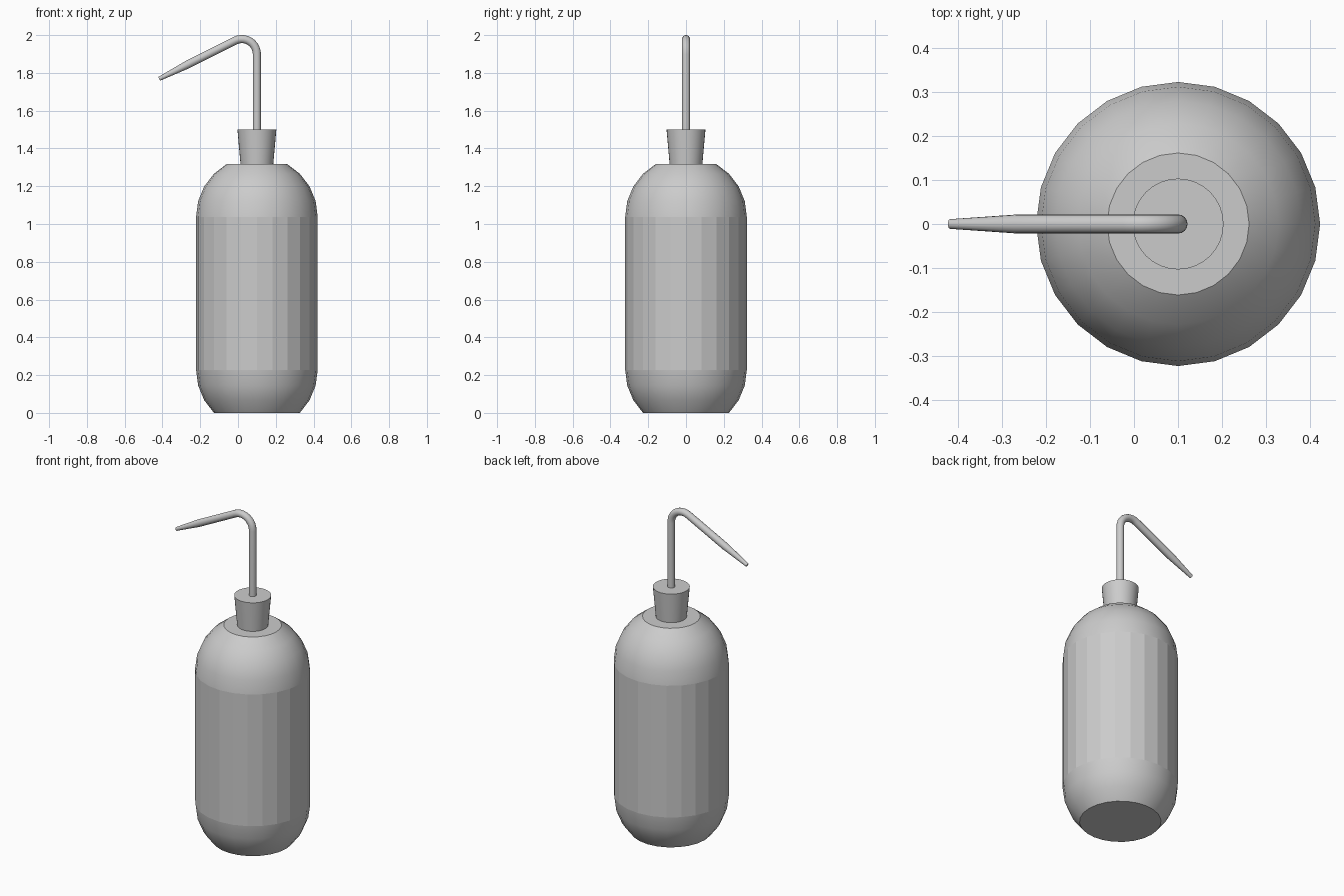
import bpy, bmesh, math

cube = bpy.data.objects.get("Cube")
if cube:
    bpy.data.objects.remove(cube, do_unlink=True)

AXIS_X = 0.10          # bottle axis
UP = math.radians(90)

grey = bpy.data.materials.new("light grey plastic")
grey.use_nodes = True
grey.diffuse_color = (0.6, 0.6, 0.6, 1)
grey.node_tree.nodes["Principled BSDF"].inputs["Base Color"].default_value = (0.6, 0.6, 0.6, 1)


def loft(name, stations, sides, smooth=lambda i: True):
    """Capped tube through stations (x, z, radius, heading) in the XZ plane."""
    bm = bmesh.new()
    rings = []
    for x, z, r, a in stations:
        ring = []
        for k in range(sides):
            t = 2 * math.pi * k / sides
            c, s = r * math.cos(t), r * math.sin(t)
            ring.append(bm.verts.new((x + c * math.sin(a), s, z - c * math.cos(a))))
        rings.append(ring)
    for i, (lo, hi) in enumerate(zip(rings, rings[1:])):
        for k in range(sides):
            n = (k + 1) % sides
            f = bm.faces.new((lo[k], lo[n], hi[n], hi[k]))
            f.smooth = smooth(i)
    for ring in (rings[0], rings[-1]):
        cap = bm.faces.new(ring)
        for e in cap.edges:
            e.smooth = False
    bmesh.ops.recalc_face_normals(bm, faces=bm.faces)
    mesh = bpy.data.meshes.new(name)
    bm.to_mesh(mesh)
    bm.free()
    mesh.materials.append(grey)
    obj = bpy.data.objects.new(name, mesh)
    bpy.context.collection.objects.link(obj)
    return obj


# Bottle: truncated spherical ends, with a faceted wall between them
R, LOW, HIGH = 0.322, 0.228, 1.038
profile = []
for deg in (-45, -30, -15, 0, 0, 15, 30, 45, 60):
    t = math.radians(deg)
    base = LOW if len(profile) < 4 else HIGH
    profile.append((AXIS_X, base + R * math.sin(t), R * math.cos(t), UP))
loft("bottle_body", profile, 24, smooth=lambda i: i != 3)

# Tapered stopper
loft("stopper", [(AXIS_X, 1.31, 0.086, UP), (AXIS_X, 1.50, 0.103, UP)], 32)

# Bent spout: riser, rounded elbow, straight arm and narrowing tip
TUBE, BEND, TURN = 0.0215, 0.08, 116.7
path = [(AXIS_X, 1.49, TUBE, UP)]
for i in range(11):
    t = math.radians(TURN * i / 10)
    path.append((AXIS_X - BEND + BEND * math.cos(t), 1.899 + BEND * math.sin(t), TUBE, UP + t))
x0, z0, _, heading = path[-1]
for x, r in ((-0.265, TUBE), (-0.417, 0.011)):
    path.append((x, z0 + (x - x0) * math.tan(heading), r, heading))
loft("spout_tube", path, 16)
